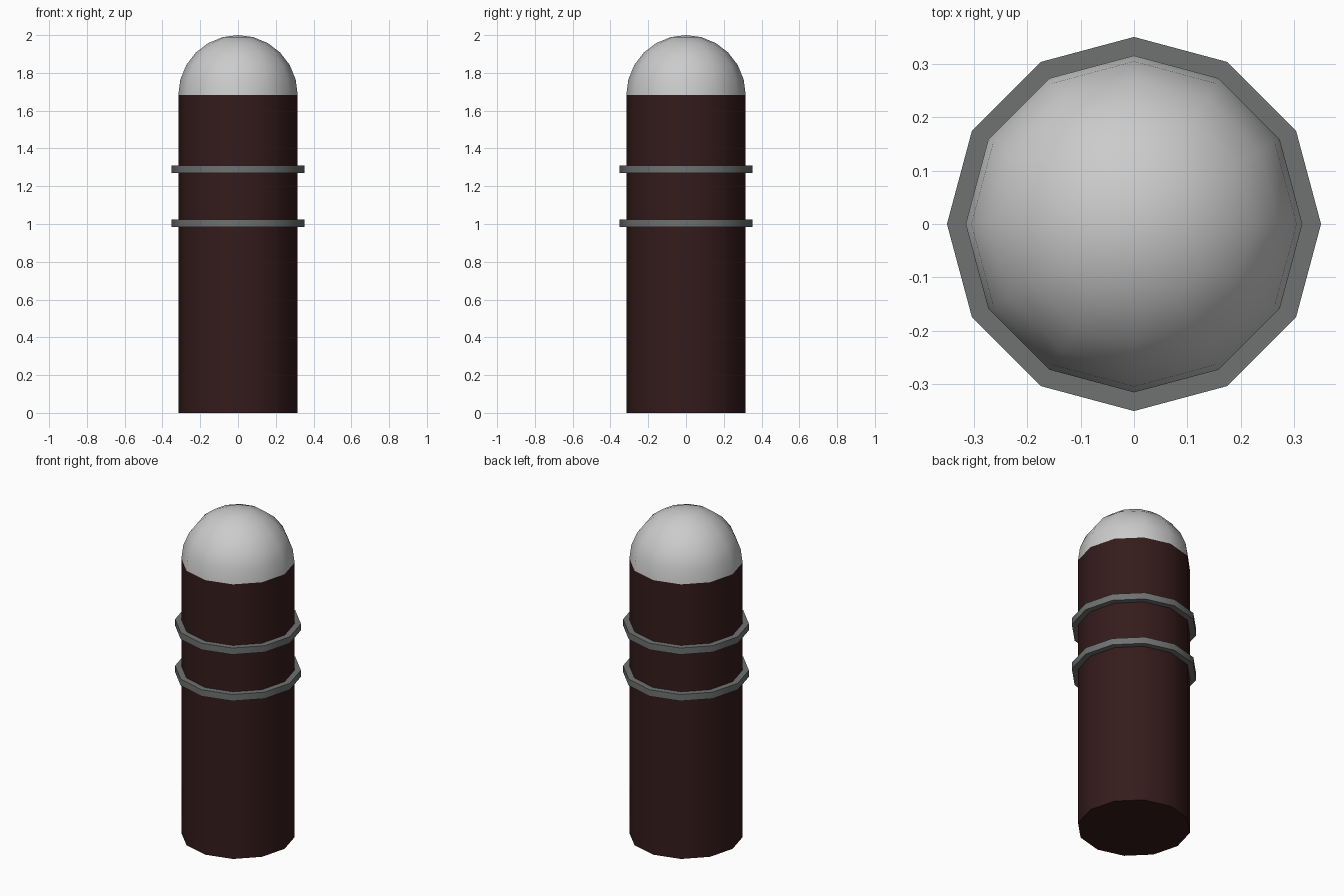
import bpy, bmesh, math

if "Cube" in bpy.data.objects:
    bpy.data.objects.remove(bpy.data.objects["Cube"])

SIDES, R, BODY_TOP = 12, 0.316, 1.684


def material(name, rgb):
    m = bpy.data.materials.new(name)
    m.diffuse_color = (*rgb, 1)
    m.use_nodes = True
    m.node_tree.nodes["Principled BSDF"].inputs["Base Color"].default_value = m.diffuse_color
    return m


def lathe(name, profile, mat=None, closed=False):
    """Revolve an (r, z) profile about z; points with r = 0 become poles."""
    bm = bmesh.new()
    rings = []
    for r, z in profile:
        n = SIDES if r > 1e-6 else 1
        rings.append([bm.verts.new((r * math.cos(i * math.tau / SIDES),
                                    r * math.sin(i * math.tau / SIDES), z)) for i in range(n)])
    pairs = list(zip(rings, rings[1:]))
    if closed:
        pairs.append((rings[-1], rings[0]))
    for a, b in pairs:
        for i in range(SIDES):
            j = (i + 1) % SIDES
            quad = [a[i % len(a)], a[j % len(a)], b[j % len(b)], b[i % len(b)]]
            bm.faces.new(list(dict.fromkeys(quad)))
    # cap any open flat ends
    if not closed:
        for ring in (rings[0], rings[-1]):
            if len(ring) > 1 and name == "post_body":
                bm.faces.new(ring)
    bmesh.ops.recalc_face_normals(bm, faces=bm.faces)
    me = bpy.data.meshes.new(name)
    bm.to_mesh(me)
    bm.free()
    ob = bpy.data.objects.new(name, me)
    bpy.context.collection.objects.link(ob)
    if mat:
        me.materials.append(mat)
    bpy.ops.object.select_all(action='DESELECT')
    ob.select_set(True)
    bpy.context.view_layer.objects.active = ob
    bpy.ops.object.shade_smooth_by_angle(angle=math.radians(40))
    return ob


brown = material("dark_brown", (0.035, 0.011, 0.011))
steel = material("dark_grey", (0.16, 0.165, 0.165))

# Main post
lathe("post_body", [(R, 0), (R, BODY_TOP)], brown)

# Rounded cap: half sphere in 15 degree steps
dome = [(R * math.cos(math.radians(a)), BODY_TOP + R * math.sin(math.radians(a)))
        for a in range(0, 90, 15)] + [(0, BODY_TOP + R)]
lathe("dome_cap", dome)

# Two raised bands
for name, z in (("lower_band", 1.005), ("upper_band", 1.29)):
    lathe(name, [(R, z - 0.02), (0.351, z - 0.02), (0.351, z + 0.02), (R, z + 0.02)],
          steel, closed=True)
